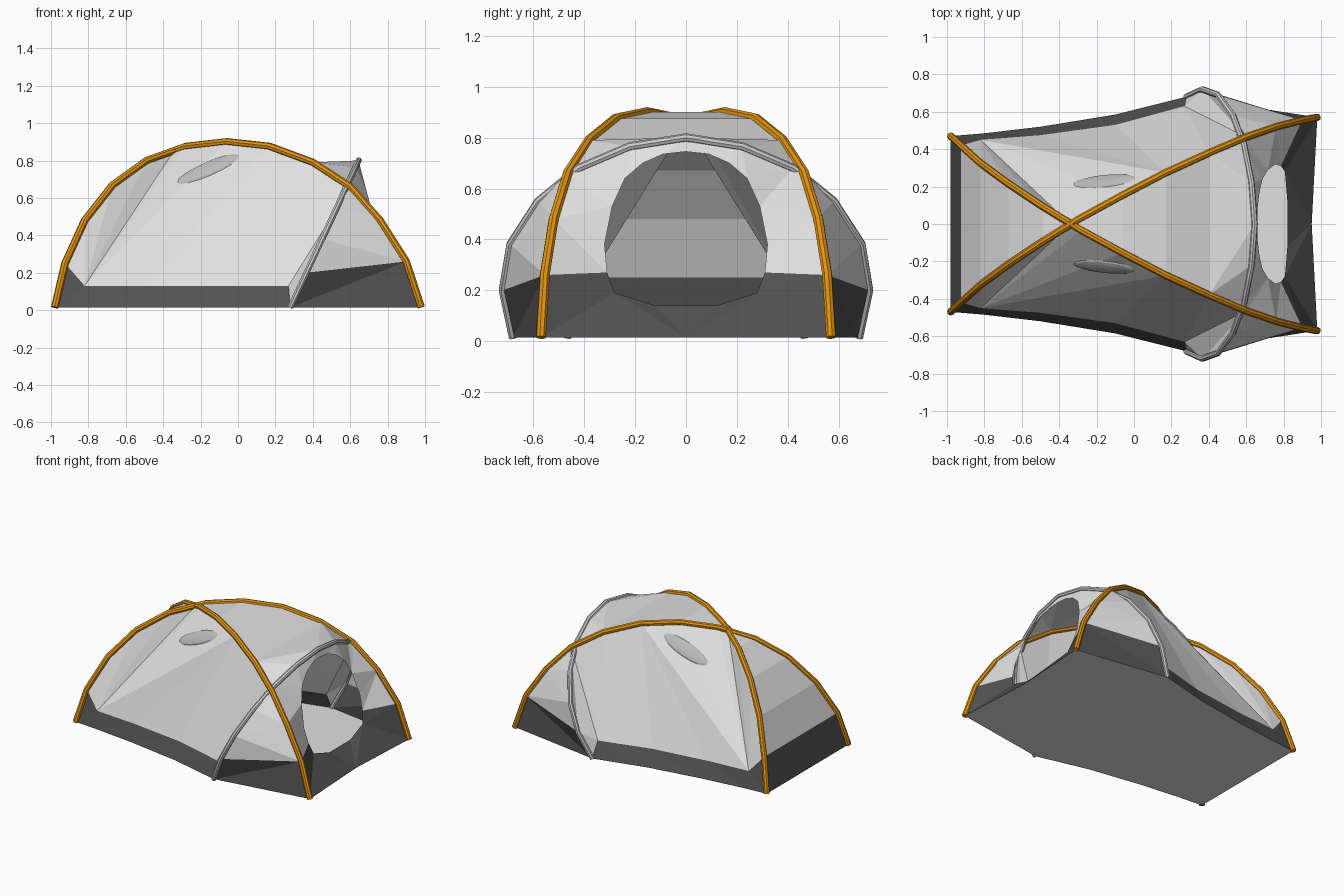
import bpy
import bmesh
from mathutils import Vector, Matrix
from mathutils.bvhtree import BVHTree

if "Cube" in bpy.data.objects:
    bpy.data.objects.remove(bpy.data.objects["Cube"], do_unlink=True)


def material(name, *rgb):
    m = bpy.data.materials.new(name)
    m.use_nodes = True
    m.diffuse_color = (*rgb, 1)
    m.node_tree.nodes["Principled BSDF"].inputs["Base Color"].default_value = (*rgb, 1)
    return m


canopy_mat = material("light grey fabric", 0.75, 0.75, 0.75)
base_mat = material("dark grey fabric", 0.085, 0.085, 0.085)
pole_mat = material("orange pole", 0.75, 0.29, 0.005)
hoop_mat = material("silver pole", 0.6, 0.6, 0.6)
vent_mat = material("mid grey mesh", 0.5, 0.5, 0.5)
LIGHT, DARK = 0, 1
FLOOR = 0.015

# Crossing pole, rear foot to front foot
pole = [Vector(p) for p in (
    (-.98, .47, FLOOR), (-.925, .42, .25), (-.82, .325, .48), (-.67, .215, .67),
    (-.49, .095, .8), (-.28, -.035, .875), (-.06, -.155, .9), (.17, -.275, .875),
    (.4, -.38, .79), (.6, -.465, .66), (.76, -.52, .48), (.9, -.555, .26),
    (.98, -.57, FLOOR))]

# Leaning hoop, foot to crown
hoop = [Vector((.28 + (z - FLOOR) * .465, y, z)) for y, z in (
    (.68, FLOOR), (.72, .2), (.69, .38), (.58, .55), (.42, .68), (.22, .765), (0, .8))]

# Door opening on a sloping plane, crown to sill
door = [Vector((.66 + (.74 - z) * .267, y, z)) for y, z in (
    (0, .745), (.09, .735), (.17, .7), (.24, .64), (.29, .53), (.32, .38),
    (.31, .27), (.28, .19), (.12, .14), (0, .14))]

# Fabric edge points on the left side
rib = [Vector((p.x, abs(p.y), p.z)) for p in pole]
cross = Vector((-.34, 0, .855))
hem = [Vector((x, y, .13)) for x, y in ((-.82, .45), (-.5, .475), (-.1, .53), (.27, .63))]
ground = [rib[0]] + [Vector((x, y, FLOOR)) for x, y in ((-.8, .485), (-.5, .52), (-.1, .585))] + [hoop[0]]
front_sill = Vector((.95, 0, FLOOR))

bm = bmesh.new()


def face(points, mat):
    f = bm.faces.new([bm.verts.new(p) for p in points])
    f.material_index = mat


def flip(p):
    return Vector((p.x, -p.y, p.z))


def both(points, mat):
    face(points, mat)
    face([flip(p) for p in points], mat)


def bridge(a, b, mat):
    """Triangle strip between two edge lines, taking the shorter diagonal."""
    i = j = 0
    while i < len(a) - 1 or j < len(b) - 1:
        step_a = j == len(b) - 1 or (
            i < len(a) - 1 and (a[i + 1] - b[j]).length < (a[i] - b[j + 1]).length)
        tri = [a[i], b[j], a[i + 1] if step_a else b[j + 1]]
        if step_a:
            i += 1
        else:
            j += 1
        if (tri[1] - tri[0]).cross(tri[2] - tri[0]).length > 1e-7:
            both(tri, mat)


def band(a, b, mat):
    """Flat strip spanning from side to side."""
    pts = [a, b] + [flip(p) for p in (b, a) if p.y > 0]
    if a.y == 0:
        pts = [a, b, flip(b)]
    face(pts, mat)


# Rear wall and roof strips
spine = rib[:5] + [cross] + rib[5:9]
for n, (a, b) in enumerate(zip(spine, spine[1:])):
    band(a, b, DARK if n == 0 else LIGHT)

# Awning between roof and hoop
for a, b in ((rib[9], hoop[4]), (hoop[4], hoop[5]), (hoop[5], hoop[6])):
    both([rib[8], a, b], LIGHT)
face([rib[8], flip(rib[8]), hoop[6]], LIGHT)

# Large side panels
side = rib[1:5] + [cross] + rib[5:8]
for a, b in zip(side, side[1:]):
    both([a, b, hem[0]], LIGHT)
for a, b in zip(hem, hem[1:]):
    both([a, b, rib[7]], LIGHT)
bridge(ground, [rib[1]] + hem, DARK)

# Panels either side of the hoop
both([hem[3], hoop[0], hoop[1]], LIGHT)
bridge(rib[7:10], [hem[3]] + hoop[1:4] + [rib[9]], LIGHT)
bridge([rib[11], rib[10], rib[9]], hoop[1:4] + [rib[9]], LIGHT)
both([hoop[0], hoop[1], rib[11]], DARK)
both([hoop[0], rib[11], rib[12]], DARK)

# Front wall around the door
bridge([hoop[6], hoop[5], hoop[4]] + rib[9:12], door[:7], LIGHT)
bridge([rib[11], rib[12], front_sill], door[6:], DARK)

# Floor
outline = ground + [rib[12], front_sill]
face(outline + [flip(p) for p in reversed(outline[:-1])], LIGHT)

bmesh.ops.remove_doubles(bm, verts=bm.verts, dist=0.0005)
bmesh.ops.recalc_face_normals(bm, faces=bm.faces)
tree = BVHTree.FromBMesh(bm)
mesh = bpy.data.meshes.new("tent_fabric")
bm.to_mesh(mesh)
bm.free()
mesh.materials.append(canopy_mat)
mesh.materials.append(base_mat)
bpy.context.collection.objects.link(bpy.data.objects.new("tent_fabric", mesh))


def tube(name, points, radius, mat):
    curve = bpy.data.curves.new(name, "CURVE")
    curve.dimensions = "3D"
    curve.bevel_depth = radius
    curve.bevel_resolution = 2
    curve.use_fill_caps = True
    spline = curve.splines.new("POLY")
    spline.points.add(len(points) - 1)
    for sp, p in zip(spline.points, points):
        sp.co = (*p, 1)
    curve.materials.append(mat)
    ob = bpy.data.objects.new(name, curve)
    bpy.context.collection.objects.link(ob)
    bpy.ops.object.select_all(action="DESELECT")
    ob.select_set(True)
    bpy.context.view_layer.objects.active = ob
    bpy.ops.object.convert(target="MESH")
    bpy.ops.object.shade_smooth_by_angle()


# Poles
tube("crossing_pole_a", pole, .02, pole_mat)
tube("crossing_pole_b", [flip(p) for p in pole], .02, pole_mat)
tube("front_hoop", hoop + [flip(p) for p in reversed(hoop[:-1])], .017, hoop_mat)

# Oval vents lying on the side panels
for name, s in (("left_vent", 1), ("right_vent", -1)):
    hit, normal, _, _ = tree.ray_cast(Vector((-.16, s * 2, .755)), Vector((0, -s, 0)))
    along = Vector((.35, 0, .12))
    along = (along - normal * along.dot(normal)).normalized()
    frame = Matrix((along, normal.cross(along), normal)).transposed().to_4x4()
    bpy.ops.mesh.primitive_uv_sphere_add(segments=16, ring_count=6, radius=1)
    vent = bpy.context.object
    vent.name = name
    vent.matrix_world = Matrix.Translation(hit) @ frame @ Matrix.Diagonal((.18, .05, .012, 1))
    vent.data.materials.append(vent_mat)
